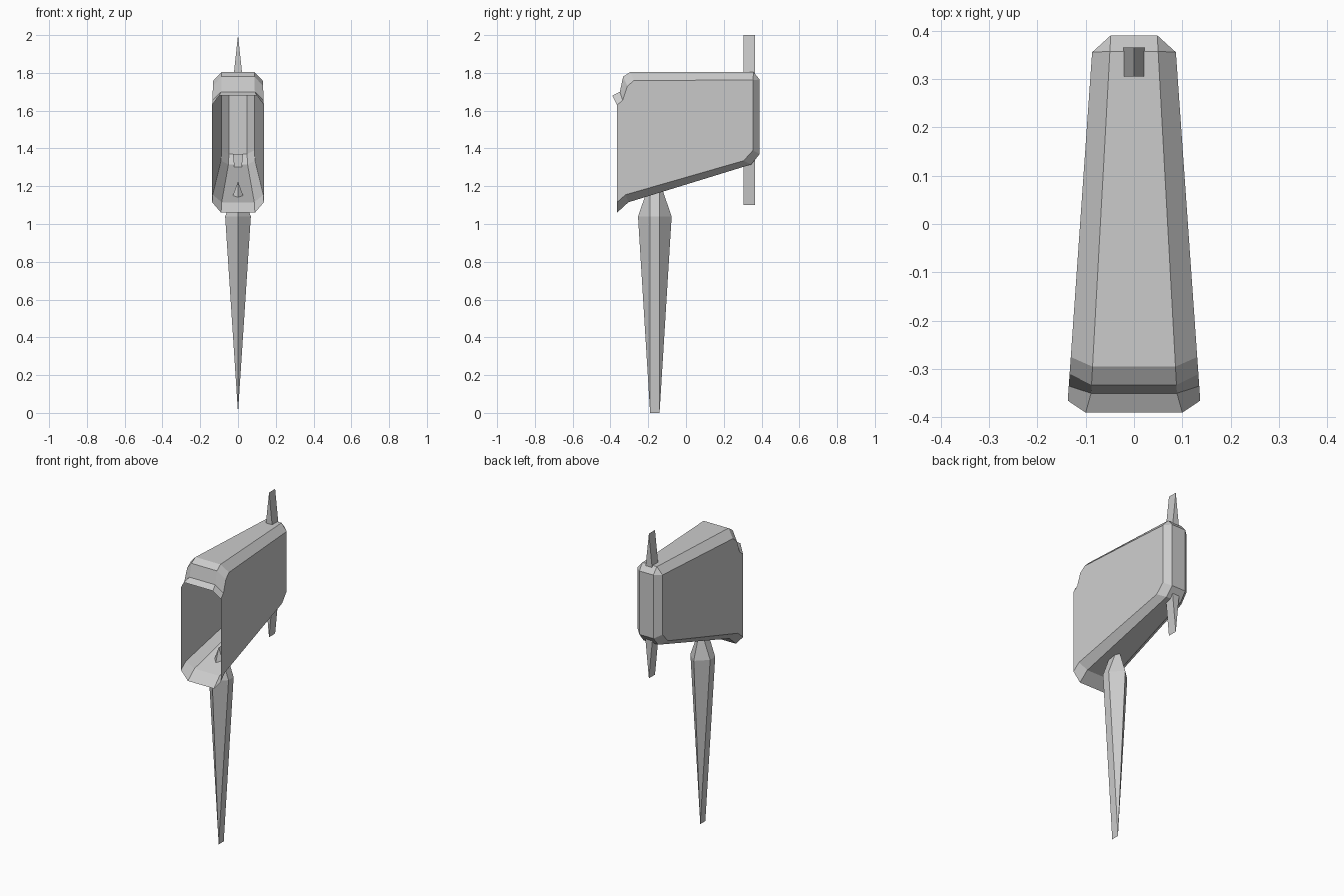
import bpy, bmesh

cube = bpy.data.objects.get("Cube")
if cube:
    bpy.data.objects.remove(cube)

grey = bpy.data.materials.new("plain grey")
grey.use_nodes = True
COLOUR = (0.6, 0.6, 0.6, 1)
grey.diffuse_color = COLOUR
grey.node_tree.nodes["Principled BSDF"].inputs["Base Color"].default_value = COLOUR


def finish(name, bm):
    mesh = bpy.data.meshes.new(name)
    bm.to_mesh(mesh)
    bm.free()
    mesh.materials.append(grey)
    obj = bpy.data.objects.new(name, mesh)
    bpy.context.collection.objects.link(obj)
    return obj


def spike(name, rings):
    """Loft closed rings of (x, y, z) points, then weld the collapsed ends."""
    bm = bmesh.new()
    loops = [[bm.verts.new(p) for p in ring] for ring in rings]
    n = len(loops[0])
    for a, b in zip(loops, loops[1:]):
        for i in range(n):
            j = (i + 1) % n
            bm.faces.new((a[i], a[j], b[j], b[i]))
    bm.faces.new(loops[0])
    bm.faces.new(loops[-1])
    bmesh.ops.remove_doubles(bm, verts=bm.verts, dist=0.0005)
    bmesh.ops.recalc_face_normals(bm, faces=bm.faces)
    return finish(name, bm)


# Hollow housing: centre strip, chamfer strips and flat sides, open at the front
rim = [(-0.39, 1.68), (-0.35, 1.70), (-0.333, 1.78), (-0.295, 1.805),
       (0.357, 1.805), (0.39, 1.765), (0.39, 1.37), (0.345, 1.315),
       (-0.305, 1.115), (-0.365, 1.06)]
side = [(-0.365, 1.63), (-0.335, 1.655), (-0.31, 1.73), (-0.275, 1.76),
        (0.355, 1.762), (0.355, 1.762), (0.355, 1.39), (0.305, 1.335),
        (-0.32, 1.155), (-0.365, 1.115)]

bm = bmesh.new()
rows = []
for k, ((ry, rz), (sy, sz)) in enumerate(zip(rim, side)):
    rw = 0.10 if k == 0 else 0.086 - (ry + 0.3) * 0.055
    sw = 0.137 - (sy + 0.365) * 0.07
    rows.append([bm.verts.new(p) for p in
                 ((sw, sy, sz), (rw, ry, rz), (-rw, ry, rz), (-sw, sy, sz))])
for a, b in zip(rows, rows[1:]):
    for c in range(3):
        bm.faces.new((a[c], b[c], b[c + 1], a[c + 1]))
bm.faces.new([r[0] for r in reversed(rows)])
bm.faces.new([r[3] for r in rows])
bmesh.ops.remove_doubles(bm, verts=bm.verts, dist=0.0005)
finish("housing", bm)


# Tapered six-sided post, ending in a short edge at both ends
def post_ring(w, d, z):
    y0, flat = -0.165, 0.025
    return [(0, y0 - flat - d, z), (w, y0 - flat, z), (w, y0 + flat, z),
            (0, y0 + flat + d, z), (-w, y0 + flat, z), (-w, y0 - flat, z)]


spike("post", [post_ring(0, 0, 0), post_ring(0.068, 0.064, 1.04),
               post_ring(0, 0, 1.225)])


# Wedge fins above and below the back
def fin_ring(w, z):
    return [(w, 0.305, z), (w, 0.365, z), (-w, 0.365, z), (-w, 0.305, z)]


for name, base, tip in (("upper_fin", 1.75, 2.0), ("lower_fin", 1.37, 1.10)):
    spike(name, [fin_ring(0.027, base), fin_ring(0, tip)])
